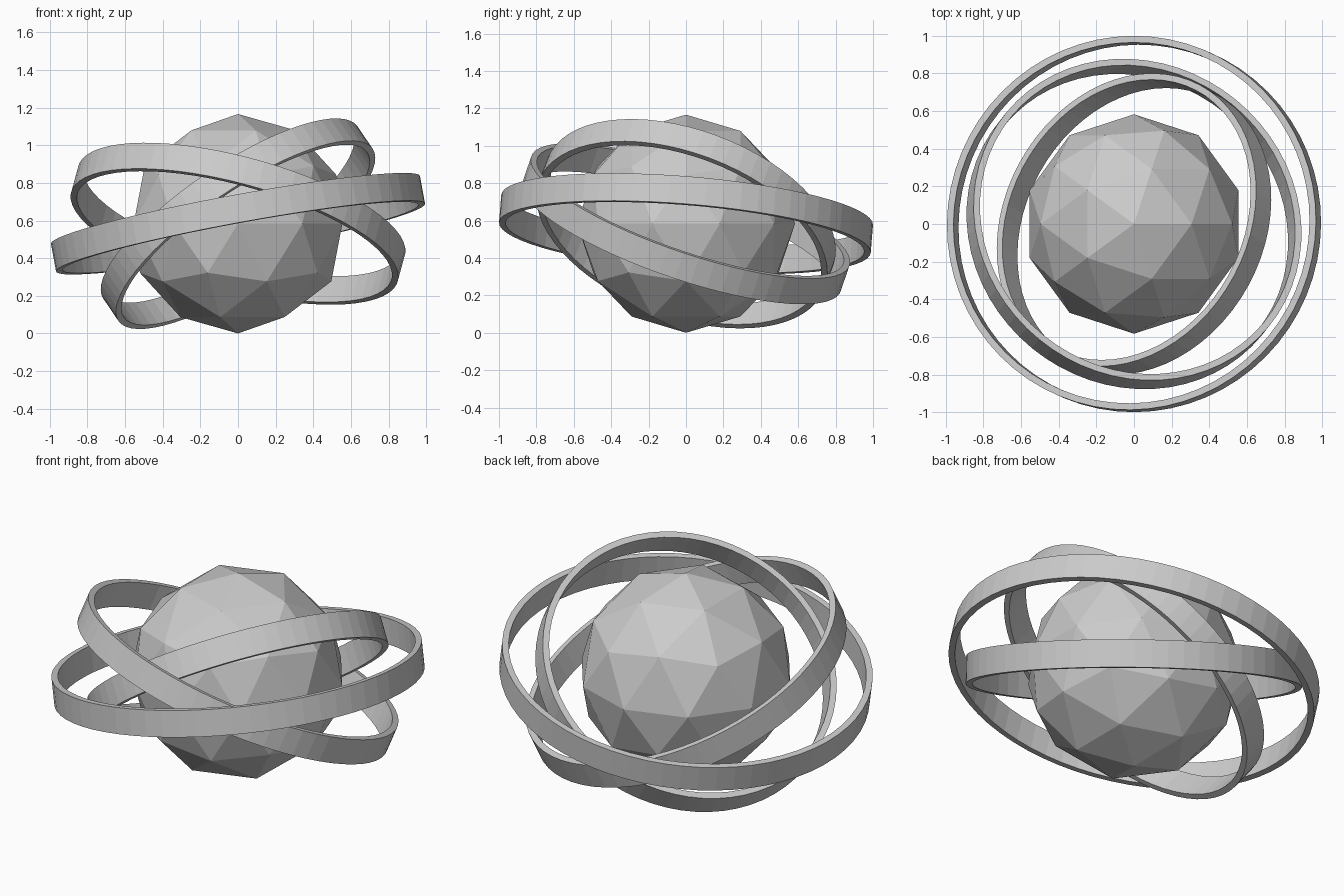
import bpy
import bmesh
from math import radians
from mathutils import Vector, Matrix

cube = bpy.data.objects.get("Cube")
if cube:
    bpy.data.objects.remove(cube)

CENTRE = Vector((0, 0, 0.583))
UP = Vector((0, 0, 1))

grey = bpy.data.materials.new("plain_grey")
grey.use_nodes = True
grey.diffuse_color = (0.6, 0.6, 0.6, 1)
grey.node_tree.nodes["Principled BSDF"].inputs["Base Color"].default_value = (0.6, 0.6, 0.6, 1)


def add_object(name, bm):
    """Turn a bmesh into a grey, flat-shaded object at the model's centre."""
    bmesh.ops.recalc_face_normals(bm, faces=bm.faces)
    mesh = bpy.data.meshes.new(name)
    bm.to_mesh(mesh)
    bm.free()
    mesh.materials.append(grey)
    obj = bpy.data.objects.new(name, mesh)
    obj.location = CENTRE
    bpy.context.collection.objects.link(obj)
    return obj


def add_ring(name, radius, axis, thickness=0.035, height=0.15, sides=64):
    """Spin a rectangular section into a flat band and tilt it to its axis."""
    bm = bmesh.new()
    section = [(radius - thickness, -height / 2), (radius, -height / 2),
               (radius, height / 2), (radius - thickness, height / 2)]
    face = bm.faces.new([bm.verts.new((x, 0, z)) for x, z in section])
    edges = list(face.edges)
    bmesh.ops.delete(bm, geom=[face], context='FACES_ONLY')
    bmesh.ops.spin(bm, geom=edges, cent=(0, 0, 0), axis=UP,
                   angle=radians(360), steps=sides, use_merge=False)
    bmesh.ops.remove_doubles(bm, verts=bm.verts, dist=0.0005)
    tilt = UP.rotation_difference(Vector(axis).normalized()).to_matrix()
    bmesh.ops.rotate(bm, verts=bm.verts, cent=(0, 0, 0), matrix=tilt)
    return add_object(name, bm)


# Faceted core
core = bmesh.new()
bmesh.ops.create_icosphere(core, subdivisions=2, radius=0.583)
add_object("faceted_core", core)

# Three tilted orbiting bands
add_ring("outer_ring", 0.997, (-0.18, 0.08, 0.98))
add_ring("middle_ring", 0.90, (0.25, 0.315, 0.916))
add_ring("inner_ring", 0.816, (-0.535, 0.30, 0.79))
